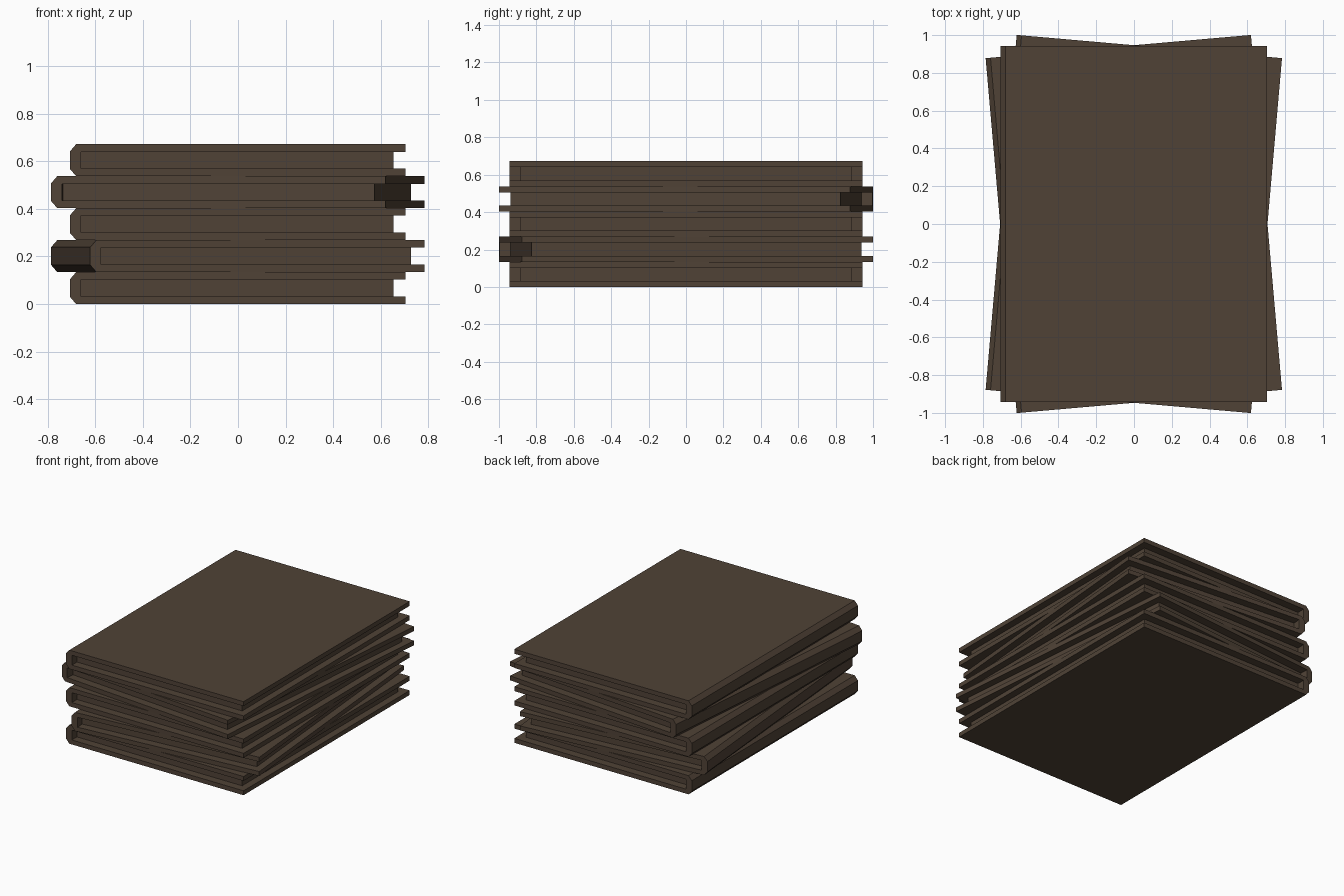
import bpy, math

if "Cube" in bpy.data.objects:
    bpy.data.objects.remove(bpy.data.objects["Cube"])

T = 0.1344       # book thickness
C = 0.032        # cover board thickness
HY = 0.943       # half height of a cover

mat = bpy.data.materials.new("dark brown")
mat.diffuse_color = (0.080, 0.055, 0.037, 1)
mat.use_nodes = True
mat.node_tree.nodes["Principled BSDF"].inputs["Base Color"].default_value = mat.diffuse_color


def extrude_profile(name, profile, half, z, angle):
    """Extrude an x-z outline along y, then place it in the stack."""
    n = len(profile)
    verts = [(x, y, pz) for y in (-half, half) for x, pz in profile]
    faces = [list(range(n)), list(range(2 * n - 1, n - 1, -1))]
    faces += [[i, i + n, (i + 1) % n + n, (i + 1) % n] for i in range(n)]
    me = bpy.data.meshes.new(name)
    me.from_pydata(verts, [], faces)
    me.materials.append(mat)
    ob = bpy.data.objects.new(name, me)
    ob.location.z = z
    ob.rotation_euler.z = math.radians(angle)
    bpy.context.collection.objects.link(ob)


# C-shaped cover with a chamfered spine on the left
cover = [(-0.68, 0), (0.704, 0), (0.704, C), (-0.66, C), (-0.66, T - C),
         (0.704, T - C), (0.704, T), (-0.68, T), (-0.706, T - 0.03), (-0.706, 0.03)]
# page block held between the boards
pages = [(-0.66, C), (0.653, C), (0.653, T - C), (-0.66, T - C)]

# five stacked books, alternately twisted
for i, angle in enumerate((0, 5, 0, -5, 0)):
    extrude_profile(f"book_cover_{i + 1}", cover, HY, i * T, angle)
    extrude_profile(f"book_pages_{i + 1}", pages, 0.885, i * T, angle)
